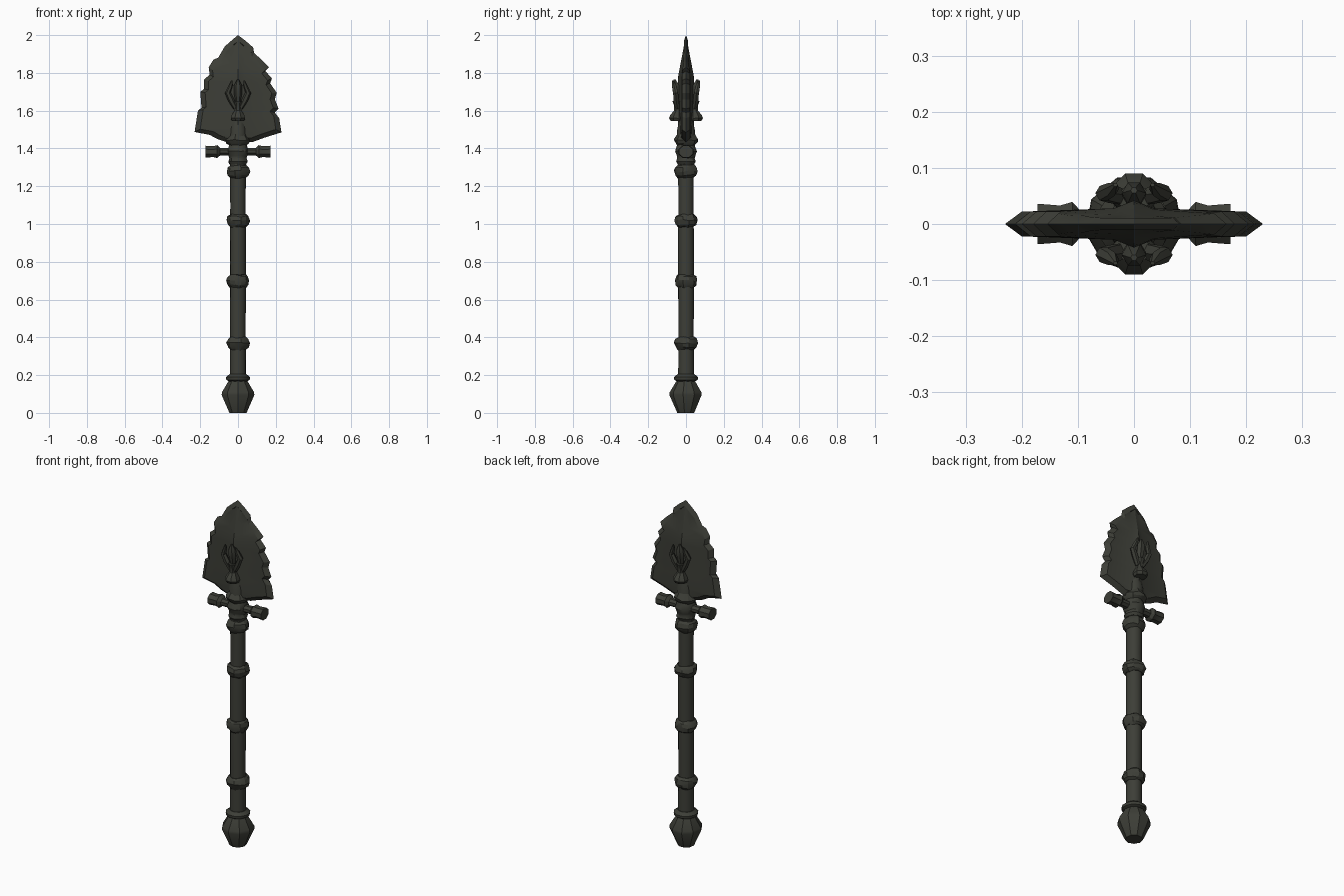
import bpy, bmesh, math, random
from mathutils import Vector

random.seed(4)
if "Cube" in bpy.data.objects:
    bpy.data.objects.remove(bpy.data.objects["Cube"])

iron = bpy.data.materials.new("dark_iron")
iron.use_nodes = True
COLOUR = (0.046, 0.048, 0.038, 1)
iron.diffuse_color = COLOUR
iron.node_tree.nodes["Principled BSDF"].inputs["Base Color"].default_value = COLOUR


def finish(bm, name, angle=32):
    bmesh.ops.remove_doubles(bm, verts=bm.verts, dist=0.0005)
    bmesh.ops.recalc_face_normals(bm, faces=bm.faces)
    mesh = bpy.data.meshes.new(name)
    bm.to_mesh(mesh)
    bm.free()
    mesh.materials.append(iron)
    ob = bpy.data.objects.new(name, mesh)
    bpy.context.collection.objects.link(ob)
    bpy.ops.object.select_all(action='DESELECT')
    ob.select_set(True)
    bpy.context.view_layer.objects.active = ob
    bpy.ops.object.shade_smooth_by_angle(angle=math.radians(angle))
    return ob


def tube(name, stations, sides=12, jitter=0.0, squash=1.0, angle=32):
    """Skin rings of (centre, radius); rings face along the whole path."""
    bm = bmesh.new()
    axis = (Vector(stations[-1][0]) - Vector(stations[0][0])).normalized()
    u = Vector((0, 1, 0))
    v = axis.cross(u).normalized()
    u = v.cross(axis)
    rings = []
    for centre, r in stations:
        ring = []
        for k in range(sides):
            a = 2 * math.pi * (k + 0.5) / sides
            rr = r * (1 + random.uniform(-jitter, jitter))
            shift = axis * random.uniform(-jitter, jitter) * 0.06
            ring.append(bm.verts.new(Vector(centre) + shift
                        + u * math.cos(a) * rr * squash + v * math.sin(a) * rr))
        rings.append(ring)
    for a, b in zip(rings, rings[1:]):
        for k in range(sides):
            n = (k + 1) % sides
            bm.faces.new((a[k], a[n], b[n], b[k]))
    bm.faces.new(rings[0])
    bm.faces.new(rings[-1])
    return finish(bm, name, angle)


def lathe(name, profile, **kw):
    return tube(name, [((0, 0, z), r) for r, z in profile], **kw)


# Shaft, pommel and its ring
lathe("shaft", [(0.043, 0.14), (0.041, 0.45), (0.043, 0.8),
                (0.041, 1.1), (0.043, 1.45)], sides=14, jitter=0.02)
lathe("pommel", [(0.046, 0), (0.088, 0.095), (0.086, 0.11), (0.05, 0.17)], sides=9)
lathe("pommel_ring", [(0.046, 0.165), (0.064, 0.175), (0.066, 0.19), (0.046, 0.205)])

# Worn bands along the shaft
for i, z in enumerate((0.37, 0.7, 1.02, 1.28)):
    lathe(f"grip_band_{i + 1}",
          [(0.044, z - 0.035), (0.056, z - 0.022), (0.063, z),
           (0.056, z + 0.02), (0.044, z + 0.03)], jitter=0.07, angle=25)

# Collar and the socket that grips the blade
lathe("collar", [(0.045, 1.315), (0.052, 1.33), (0.047, 1.35), (0.05, 1.36),
                 (0.058, 1.385), (0.05, 1.41), (0.047, 1.42)], jitter=0.04)
lathe("socket_lip", [(0.046, 1.415), (0.06, 1.43), (0.065, 1.445), (0.046, 1.475)],
      jitter=0.08, angle=25)
lathe("socket", [(0.05, 1.44), (0.048, 1.5), (0.036, 1.56)])

# Crossbar with flared ends
half = [(0.172, 0.034), (0.132, 0.031), (0.11, 0.037), (0.095, 0.022), (0.03, 0.021)]
bar = [((-x, 0, 1.383), r) for x, r in half] + [((x, 0, 1.383), r) for x, r in half[::-1]]
tube("crossbar", bar, sides=8, squash=1.15, angle=25)

# Chipped blade: edge, bevel, flat and raised centre ridge
outline = [(0, 2.0), (0.04, 1.97), (0.08, 1.935), (0.085, 1.905), (0.125, 1.87),
           (0.165, 1.83), (0.145, 1.81), (0.18, 1.77), (0.17, 1.745),
           (0.205, 1.695), (0.195, 1.66), (0.215, 1.61), (0.195, 1.59),
           (0.218, 1.56), (0.23, 1.485), (0.14, 1.457), (0.08, 1.435), (0, 1.43),
           (-0.06, 1.433), (-0.11, 1.45), (-0.15, 1.472), (-0.23, 1.487),
           (-0.212, 1.6), (-0.193, 1.615), (-0.2, 1.7), (-0.18, 1.715),
           (-0.18, 1.765), (-0.15, 1.79), (-0.155, 1.83), (-0.13, 1.87),
           (-0.105, 1.88), (-0.07, 1.94), (-0.03, 1.975)]


def rows(x, z, s):
    zi = z + (1.66 - z) * 0.09
    thin = min(1, max(0.25, (2.0 - zi) / 0.22))
    xm = math.copysign(min(0.035, abs(x) * 0.7), x)
    return [(x, 0, z), (x * 0.87, s * 0.022 * max(thin, 0.5), zi),
            (xm, s * 0.028 * thin, zi), (0, s * 0.042 * thin, zi)]


bm = bmesh.new()
for s in (-1, 1):
    for p, q in zip(outline, outline[1:] + outline[:1]):
        a, b = rows(*p, s), rows(*q, s)
        for k in range(3):
            corners = []
            for c in (a[k], b[k], b[k + 1], a[k + 1]):
                if c not in corners:
                    corners.append(c)
            if len(corners) > 2:
                bm.faces.new([bm.verts.new(c) for c in corners])
finish(bm, "blade", 22)

# Raised claw emblem on both faces of the blade
for s, side in ((-1, "front"), (1, "back")):
    tube(f"emblem_foot_{side}",
         [((0, s * 0.05, 1.545), 0.034), ((0, s * 0.052, 1.56), 0.041),
          ((0, s * 0.05, 1.575), 0.036), ((0, s * 0.045, 1.6), 0.02),
          ((0, s * 0.045, 1.625), 0.019), ((0, s * 0.046, 1.65), 0.028)], sides=8)
    tube(f"emblem_bud_{side}",
         [((0, s * 0.045, 1.64), 0.012), ((0, s * 0.05, 1.69), 0.021),
          ((0, s * 0.055, 1.73), 0.022), ((0, s * 0.06, 1.765), 0.006)], sides=6)
    for d, hand in ((1, "left"), (-1, "right")):
        tube(f"emblem_claw_{side}_{hand}",
             [((d * 0.012, s * 0.045, 1.61), 0.013), ((d * 0.036, s * 0.052, 1.655), 0.017),
              ((d * 0.054, s * 0.055, 1.695), 0.015), ((d * 0.04, s * 0.062, 1.73), 0.013),
              ((d * 0.033, s * 0.07, 1.76), 0.004)], sides=6)
    # Pointed studs below the emblem
    tube(f"emblem_stud_{side}",
         [((0, s * 0.03, 1.56), 0.03), ((0, s * 0.07, 1.565), 0.018),
          ((0, s * 0.092, 1.56), 0.004)], sides=6)
